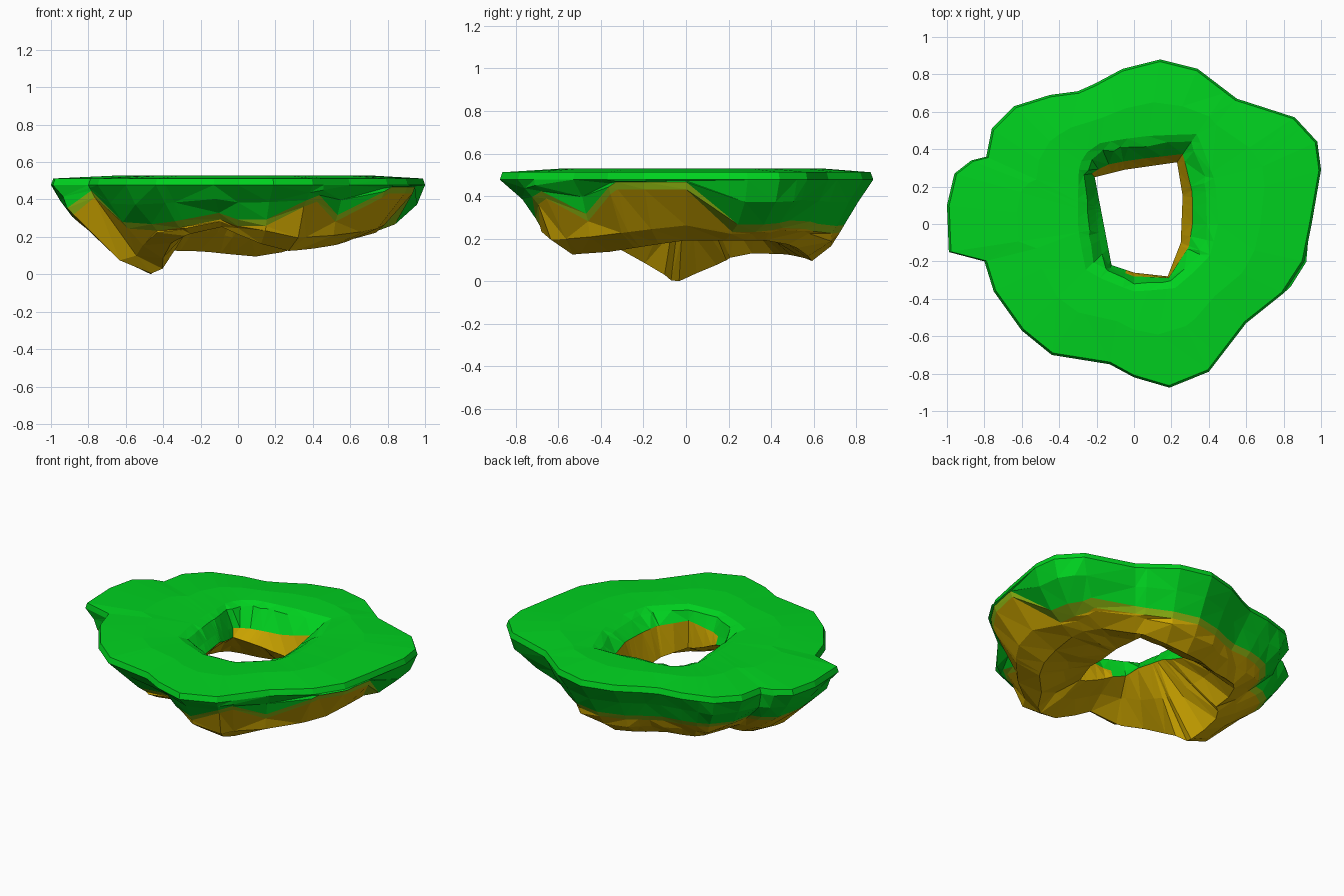
import bpy, bmesh, math, random

if "Cube" in bpy.data.objects:
    bpy.data.objects.remove(bpy.data.objects["Cube"])

random.seed(4)


def material(name, col):
    m = bpy.data.materials.new(name)
    m.diffuse_color = (*col, 1)
    m.use_nodes = True
    m.node_tree.nodes["Principled BSDF"].inputs["Base Color"].default_value = m.diffuse_color
    return m


GRASS, BLEND, EARTH = 0, 1, 2
mats = [material("grass green", (0.0, 0.65, 0.014)),
        material("mossy olive", (0.28, 0.48, 0.006)),
        material("earth brown", (0.62, 0.385, 0.0))]

# Plan outlines: island edge, hole at the grass, hole at its narrowest
outer = [(1, .29), (.98, .44), (.86, .57), (.55, .67), (.34, .83), (.14, .88), (-.06, .83),
         (-.21, .75), (-.30, .71), (-.45, .69), (-.64, .63), (-.76, .51), (-.79, .36),
         (-.87, .34), (-.96, .27), (-1, .10), (-.99, -.15), (-.80, -.20), (-.75, -.36),
         (-.60, -.57), (-.44, -.70), (-.13, -.75), (0, -.82), (.19, -.875), (.40, -.79),
         (.60, -.53), (.80, -.37), (.91, -.20), (.95, 0)]
rim = [(.39, .2), (.31, .44), (.05, .42), (-.2, .38), (-.26, .28), (-.25, 0), (-.22, -.22),
       (-.12, -.26), (0, -.31), (.2, -.3), (.36, -.15), (.40, 0)]
neck = [(.26, .15), (.23, .33), (-.05, .29), (-.21, .25), (-.12, -.22), (0, -.26),
        (.18, -.28), (.25, -.1)]

# Values by compass angle: underside ridge height, hole neck height, soil lines
ridge_z = [(0, .2), (45, .2), (62, .14), (78, .1), (110, .13), (150, .14), (186, 0), (222, .17),
           (258, .27), (280, .18), (292, .13), (325, .15), (360, .2)]
neck_z = [(0, .26), (60, .28), (90, .31), (130, .35), (160, .4), (225, .41), (260, .37),
          (300, .28), (360, .26)]
soil_out = [(0, .46), (4, .45), (14, .26), (25, .25), (40, .3), (60, .25), (90, .26), (120, .28),
            (165, .28), (188, .33), (192, .44), (195, .44), (203, .28), (213, .25), (260, .3),
            (280, .27), (295, .38), (310, .45), (317, .3), (325, .35), (338, .46), (360, .46)]
soil_in = [(0, .45), (45, .46), (75, .4), (130, .4), (155, .44), (220, .45), (260, .42),
           (300, .45), (360, .45)]


def lookup(table, x):
    for (a, va), (b, vb) in zip(table, table[1:]):
        if a <= x <= b:
            return va + (vb - va) * (x - a) / (b - a)
    return table[-1][1]


def radius(poly, ang):
    """Distance from the centre to an outline along an angle."""
    dx, dy = math.cos(ang), math.sin(ang)
    best = 0
    for (ax, ay), (bx, by) in zip(poly, poly[1:] + poly[:1]):
        ex, ey = bx - ax, by - ay
        den = dx * ey - dy * ex
        if abs(den) < 1e-9:
            continue
        r = (ax * ey - ay * ex) / den
        s = (ax * dy - ay * dx) / den
        if r > 0 and -1e-6 <= s <= 1 + 1e-6:
            best = max(best, r)
    return best


def jit(a):
    return random.uniform(-a, a)


# One column per outline or hole corner
angles = [math.atan2(y, x) % math.tau for x, y in outer]
for x, y in neck:
    a = math.atan2(y, x) % math.tau
    if min(abs(a - b) for b in angles) > .035:
        angles.append(a)
angles.append(math.radians(184))
angles.sort()

bm = bmesh.new()
columns = []
for a in angles:
    d = math.degrees(a)
    ro, rr, rn = (radius(p, a) for p in (outer, rim, neck))
    kz = lookup(ridge_z, d)
    east = max(0, math.cos(a)) ** 2
    rk = rn + (ro - rn) * (.5 - .14 * max(0, 1 - abs(d - 186) / 45))
    zs = max(lookup(soil_out, d), kz + .06)
    bulge = .62 + .25 * math.cos(a) ** 2 + .08 * math.sin(a)
    wall = [(kz, rk), (kz + .07, rk + (.32 + .25 * east) * (ro - rk)),
            (.36, rk + bulge * (ro - rk)), (.485, ro)]
    hi, lo = zs + .015, zs - .02
    zu = (.485 + hi) / 2
    zl = min(kz + .07, lo - .01)
    nz = lookup(neck_z, d)
    zi = max(lookup(soil_in, d), nz + .03)
    prof = [
        (rr + .05, .53),                                      # grass, hole side
        ((rr + ro) / 2, .537), (ro - .012, .52), (ro, .485),  # grass, outer lip
        (lookup(wall, zu) + jit(.018), zu),
        (lookup(wall, hi), hi), (lookup(wall, lo), lo),       # soil line
        (lookup(wall, zl) + jit(.025), zl),
        (rk, kz),                                             # underside ridge
        ((rk + rn) / 2 + jit(.02), (kz + nz) / 2 + jit(.012)),
        (rn, nz), (rn + (rr - rn) * .4, zi),                  # hole wall
        (rr + jit(.012), .51)]
    columns.append((d, [bm.verts.new((r * math.cos(a), r * math.sin(a), z)) for r, z in prof]))

# Skin the columns, coloured by band; the west hole wall is grassy all the way down
bands = [GRASS] * 5 + [BLEND] + [EARTH] * 5 + [GRASS] * 2
n = len(bands)
for i, (d, c) in enumerate(columns):
    e = columns[(i + 1) % len(columns)][1]
    for j in range(n):
        k = (j + 1) % n
        f = bm.faces.new((c[j], c[k], e[k], e[j]))
        f.material_index = GRASS if j == 10 and 125 < d < 260 else bands[j]

bmesh.ops.triangulate(bm, faces=bm.faces[:], quad_method='SHORT_EDGE')
bmesh.ops.recalc_face_normals(bm, faces=bm.faces[:])
low = min(v.co.z for v in bm.verts)
for v in bm.verts:
    v.co.z -= low

mesh = bpy.data.meshes.new("ring_island")
bm.to_mesh(mesh)
bm.free()
for m in mats:
    mesh.materials.append(m)
island = bpy.data.objects.new("ring_island", mesh)
bpy.context.collection.objects.link(island)
